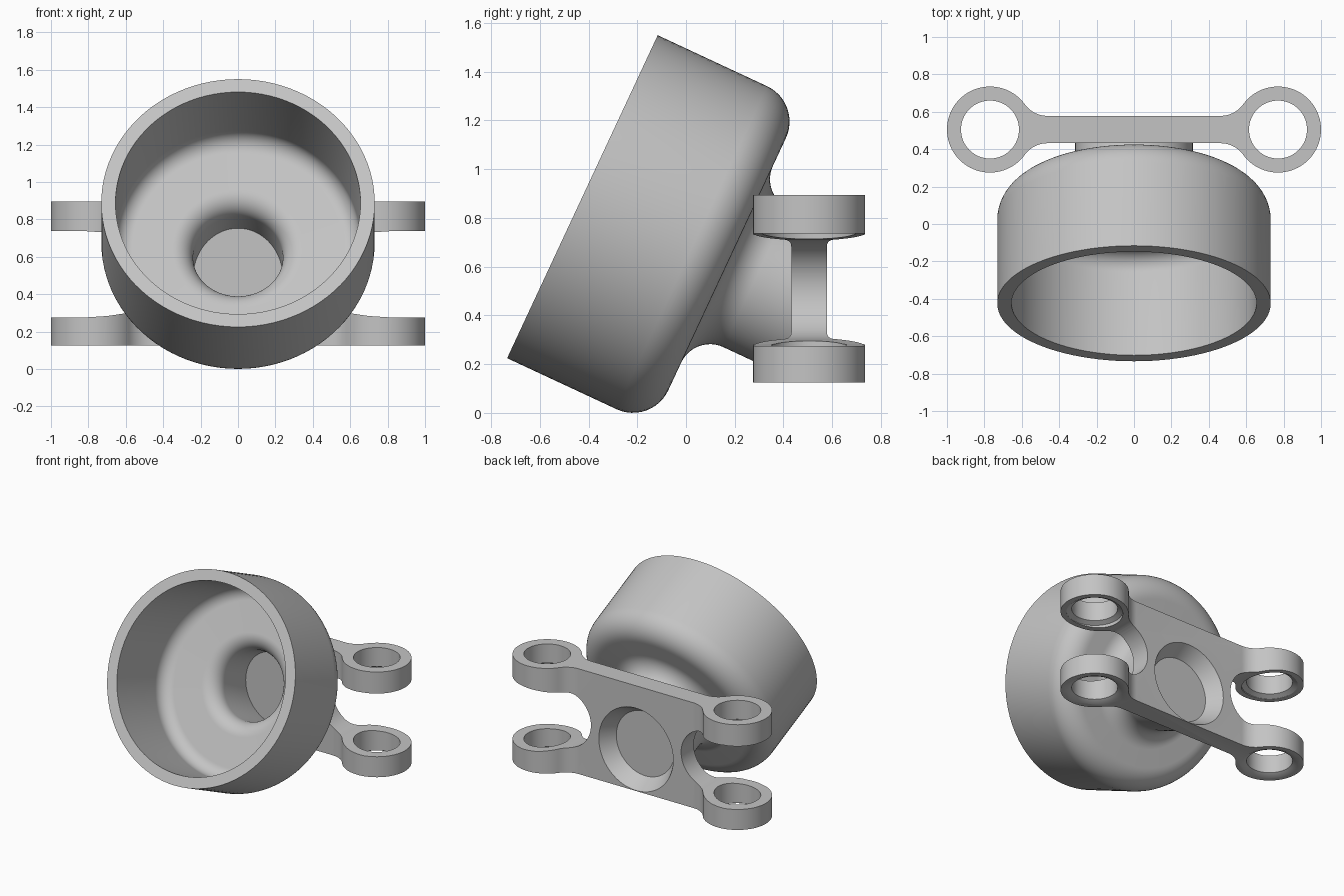
import bpy, bmesh, math
from mathutils import Matrix

if "Cube" in bpy.data.objects:
    bpy.data.objects.remove(bpy.data.objects["Cube"], do_unlink=True)

grey = bpy.data.materials.new("plain_grey")
grey.use_nodes = True
grey.diffuse_color = (0.55, 0.55, 0.55, 1)
grey.node_tree.nodes["Principled BSDF"].inputs["Base Color"].default_value = grey.diffuse_color


def arc(cx, cy, r, start, end, n=12):
    angles = [math.radians(start + (end - start) * i / n) for i in range(n + 1)]
    return [(cx + r * math.cos(a), cy + r * math.sin(a)) for a in angles]


def finish(bm, name, matrix):
    bm.transform(matrix)
    bmesh.ops.recalc_face_normals(bm, faces=bm.faces)
    mesh = bpy.data.meshes.new(name)
    bm.to_mesh(mesh)
    bm.free()
    mesh.materials.append(grey)
    ob = bpy.data.objects.new(name, mesh)
    bpy.context.collection.objects.link(ob)
    return ob


def lathe(name, profile, matrix, steps=96):
    """Turn a closed loop of (radius, height) points around local z."""
    bm = bmesh.new()
    rings = []
    for i in range(steps):
        a = math.tau * i / steps
        rings.append([bm.verts.new((r * math.cos(a), r * math.sin(a), t)) for r, t in profile])
    n = len(profile)
    for i in range(steps):
        a, b = rings[i], rings[(i + 1) % steps]
        for j in range(n):
            k = (j + 1) % n
            if profile[j][0] > 0 or profile[k][0] > 0:
                bm.faces.new((a[j], b[j], b[k], a[k]))
    bmesh.ops.remove_doubles(bm, verts=bm.verts, dist=1e-4)
    return finish(bm, name, matrix)


def prism(name, outline, low, high, matrix=Matrix()):
    """Extrude an outline along local z."""
    bm = bmesh.new()
    face = bm.faces.new([bm.verts.new((x, y, low)) for x, y in outline])
    new = bmesh.ops.extrude_face_region(bm, geom=[face])["geom"]
    top = [v for v in new if isinstance(v, bmesh.types.BMVert)]
    bmesh.ops.translate(bm, verts=top, vec=(0, 0, high - low))
    if len([f for f in bm.faces if len(f.verts) == len(outline)]) < 2:
        bm.faces.new([v for v in bm.verts if v not in top])
    return finish(bm, name, matrix)


def combine(target, tool, operation):
    mod = target.modifiers.new("boolean", 'BOOLEAN')
    mod.object, mod.operation, mod.solver = tool, operation, 'EXACT'
    bpy.context.view_layer.update()
    graph = bpy.context.evaluated_depsgraph_get()
    mesh = bpy.data.meshes.new_from_object(target.evaluated_get(graph))
    target.modifiers.clear()
    target.data = mesh
    bpy.data.objects.remove(tool, do_unlink=True)


def rect(x0, x1, y0, y1):
    return [(x0, y0), (x1, y0), (x1, y1), (x0, y1)]


# Tilted cup axis, pointing backwards and down from the rim centre
cup_axis = Matrix.Translation((0, -0.425, 0.887)) @ Matrix.Rotation(math.radians(-115), 4, 'X')
along_y = Matrix.Rotation(math.radians(90), 4, 'X')   # local z becomes -y, local y becomes z

# Hollow cup, flaring into a filleted tubular neck behind it
outside = ([(0.731, 0)] + arc(0.571, 0.495, 0.16, 0, 90)
           + arc(0.445, 0.785, 0.13, 270, 180) + [(0.315, 1.4)])
inside = ([(0.655, 0)] + arc(0.565, 0.49, 0.09, 0, 90)
          + arc(0.35, 0.69, 0.11, 270, 180) + [(0.24, 1.4)])
cup = lathe("cup_and_bracket", outside + inside[::-1], cup_axis)
combine(cup, prism("back_trim", rect(-1, 1, 0.577, 2), -1, 2), 'DIFFERENCE')
combine(cup, prism("bottom_trim", rect(-1, 1, 0.35, 2), -1, 0.126), 'DIFFERENCE')

# Mounting bracket: a straight arm blending into round lugs
lug_x, lug_y, lug_r, arm, fillet = 0.77, 0.505, 0.23, 0.073, 0.15
dx = math.sqrt((lug_r + fillet) ** 2 - (arm + fillet) ** 2)
turn = math.degrees(math.atan2(arm + fillet, dx))
half = (arc(lug_x - dx, -arm - fillet, fillet, 90, turn)
        + arc(lug_x, 0, lug_r, turn - 180, 180 - turn, 64)[1:-1]
        + arc(lug_x - dx, arm + fillet, fillet, -turn, -90))
plan = half + [(-x, -y) for x, y in half]
bracket = prism("bracket", [(x, y + lug_y) for x, y in plan], 0.125, 0.895)

# Rounded side openings between the lugs, and the lug holes with countersunk undersides
notch = ([(1.2, 0.275), (0.82, 0.275), (0.7, 0.283)] + arc(0.57, 0.507, 0.205, 270, 90, 32)
         + [(0.7, 0.729), (0.82, 0.737), (1.2, 0.737)])
bore = [(0, 0.05), (0.19, 0.05), (0.19, 0.125), (0.155, 0.143), (0.155, 0.6), (0.19, 0.6),
        (0.19, 0.738), (0.155, 0.756), (0.155, 1), (0, 1)]
for side in (1, -1):
    combine(bracket, prism("notch", [(side * x, z) for x, z in notch], -1, 0, along_y), 'DIFFERENCE')
    combine(bracket, lathe("lug_bore", bore, Matrix.Translation((side * lug_x, lug_y, 0)), 64), 'DIFFERENCE')

# The neck sits in a slightly wider opening through the bracket
combine(bracket, lathe("neck_opening", [(0, 0.7), (0.27, 0.7), (0.27, 1.5), (0, 1.5)], cup_axis), 'DIFFERENCE')
combine(cup, bracket, 'UNION')

# Countersink on the back of the through hole
combine(cup, lathe("back_countersink", [(0, -0.65), (0.345, -0.65), (0.235, -0.47), (0, -0.47)],
                   Matrix.Translation((0, 0, 0.43)) @ along_y), 'DIFFERENCE')

cup.data.materials.clear()
cup.data.materials.append(grey)
for face in cup.data.polygons:
    face.material_index = 0
for ob in bpy.context.selected_objects:
    ob.select_set(False)
cup.select_set(True)
bpy.context.view_layer.objects.active = cup
bpy.ops.object.shade_smooth_by_angle(angle=math.radians(30))
